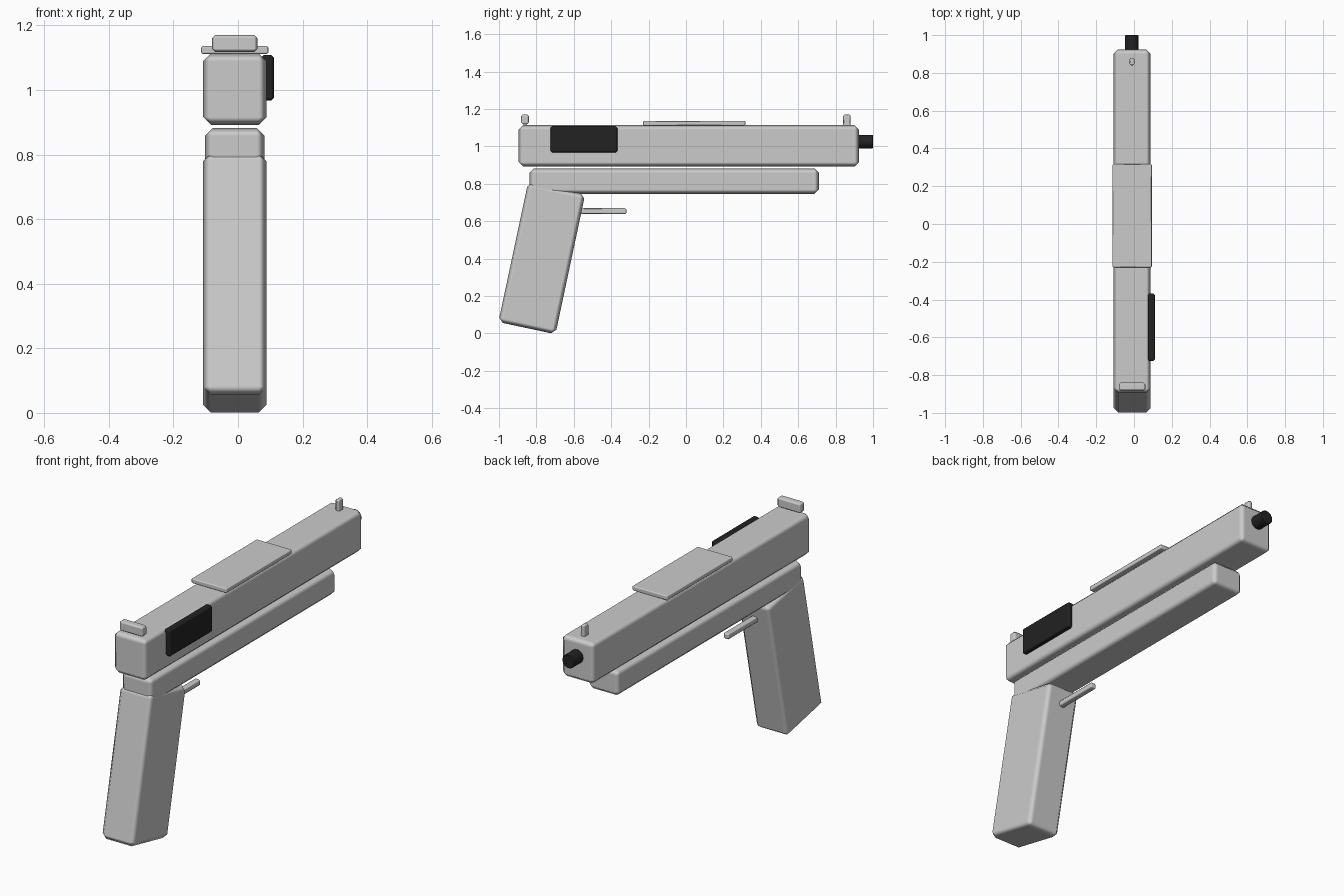
import bpy
import math

if "Cube" in bpy.data.objects:
    bpy.data.objects.remove(bpy.data.objects["Cube"], do_unlink=True)

CX = -0.01  # centre line of the body


def material(name, value):
    mat = bpy.data.materials.new(name)
    mat.use_nodes = True
    colour = (value, value, value, 1)
    mat.diffuse_color = colour
    mat.node_tree.nodes["Principled BSDF"].inputs["Base Color"].default_value = colour
    return mat


grey = material("light grey", 0.6)
black = material("black", 0.016)


def finish(obj, name, mat, bevel):
    obj.name = name
    obj.data.materials.append(mat)
    bpy.ops.object.transform_apply(location=False, rotation=False, scale=True)
    bpy.ops.object.shade_smooth()
    mod = obj.modifiers.new("soft edges", "BEVEL")
    mod.width = bevel
    mod.segments = 1
    mod.limit_method = "ANGLE"
    mod.angle_limit = math.radians(50)
    mod.harden_normals = True


def block(name, x, y, z, mat=grey, bevel=0.024, tilt=0):
    """Bevelled box from (min, max) ranges, tilted about its centre."""
    ranges = (x, y, z)
    bpy.ops.mesh.primitive_cube_add(
        size=1, location=[(a + b) / 2 for a, b in ranges],
        rotation=(math.radians(tilt), 0, 0))
    obj = bpy.context.object
    obj.scale = [b - a for a, b in ranges]
    finish(obj, name, mat, bevel)


def centred(width):
    return (CX - width / 2, CX + width / 2)


# Main body
block("slide", centred(0.196), (-0.895, 0.925), (0.892, 1.113))
block("frame", centred(0.184), (-0.837, 0.711), (0.746, 0.882))
block("grip", centred(0.196), (-0.927, -0.615), (0.02, 0.784), tilt=-12)

# Small fittings
block("trigger", centred(0.035), (-0.62, -0.318), (0.638, 0.67), bevel=0.008)
block("top_plate", centred(0.208), (-0.23, 0.318), (1.111, 1.137), bevel=0.006)
block("rear_sight", centred(0.14), (-0.882, -0.84), (1.118, 1.171), bevel=0.01)
block("front_sight", centred(0.026), (0.84, 0.88), (1.105, 1.171), bevel=0.008)
block("ejection_port", (0.071, 0.112), (-0.725, -0.367), (0.967, 1.109),
      mat=black, bevel=0.01)

# Barrel
bpy.ops.mesh.primitive_cylinder_add(
    vertices=16, radius=0.036, depth=0.2, location=(CX - 0.002, 0.9, 1.025),
    rotation=(math.radians(90), 0, 0))
finish(bpy.context.object, "barrel", black, 0.003)
